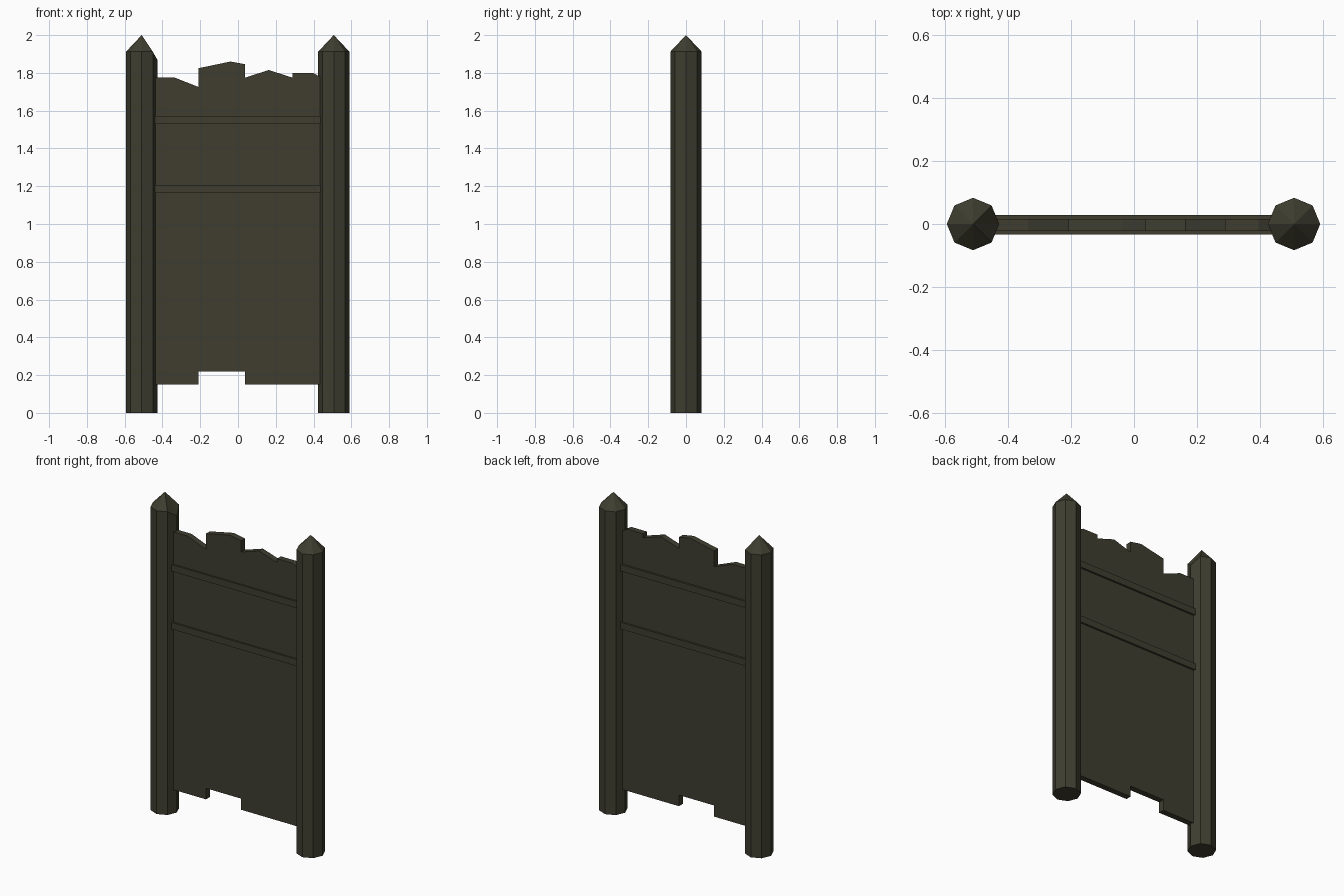
import bpy, math

if "Cube" in bpy.data.objects:
    bpy.data.objects.remove(bpy.data.objects["Cube"])

wood = bpy.data.materials.new("dark olive wood")
wood.diffuse_color = (0.05, 0.048, 0.03, 1)
wood.use_nodes = True
wood.node_tree.nodes["Principled BSDF"].inputs["Base Color"].default_value = wood.diffuse_color


def make(name, verts, faces):
    mesh = bpy.data.meshes.new(name)
    mesh.from_pydata(verts, [], faces)
    mesh.materials.append(wood)
    obj = bpy.data.objects.new(name, mesh)
    bpy.context.collection.objects.link(obj)
    return obj


def slab(name, outline, y0, y1):
    """Extrude an x-z outline (counter-clockwise seen from the front) in y."""
    n = len(outline)
    verts = [(x, y, z) for y in (y0, y1) for x, z in outline]
    faces = [tuple(range(n)), tuple(range(2 * n - 1, n - 1, -1))]
    faces += [(i, i + n, (i + 1) % n + n, (i + 1) % n) for i in range(n)]
    return make(name, verts, faces)


def post(name, cx, chipped=False):
    """Octagonal post with a pointed top; one corner may be worn lower."""
    r, n = 0.083, 8
    ring = [(cx + r * math.cos(i * math.tau / n), r * math.sin(i * math.tau / n)) for i in range(n)]
    verts = [(x, y, 0) for x, y in ring]
    verts += [(x, y, 1.87 if chipped and i == 0 else 1.912) for i, (x, y) in enumerate(ring)]
    verts.append((cx, 0, 2.0))
    faces = [tuple(range(n - 1, -1, -1))]
    for i in range(n):
        j = (i + 1) % n
        faces += [(i, j, j + n, i + n), (i + n, j + n, 2 * n)]
    return make(name, verts, faces)


# Posts
post("left_post", -0.51, True)
post("right_post", 0.507)

# Planks: bottom height, then broken top edge from left to right
planks = [
    (0.15, [(-0.45, 1.775), (-0.335, 1.775), (-0.208, 1.725)]),
    (0.22, [(-0.208, 1.825), (-0.04, 1.86), (0.038, 1.846)]),
    (0.15, [(0.038, 1.775), (0.163, 1.815), (0.288, 1.775)]),
    (0.15, [(0.288, 1.80), (0.395, 1.80), (0.45, 1.772)]),
]
for k, (bottom, top) in enumerate(planks):
    outline = [(top[0][0], bottom), (top[-1][0], bottom)] + top[::-1]
    slab(f"plank_{k + 1}", outline, -0.022, 0.016)

# Cross rails, showing on both sides of the planks
for name, z0, z1 in (("lower_rail", 1.165, 1.207), ("upper_rail", 1.53, 1.572)):
    slab(name, [(-0.443, z0), (0.437, z0), (0.437, z1), (-0.443, z1)], -0.033, 0.028)
